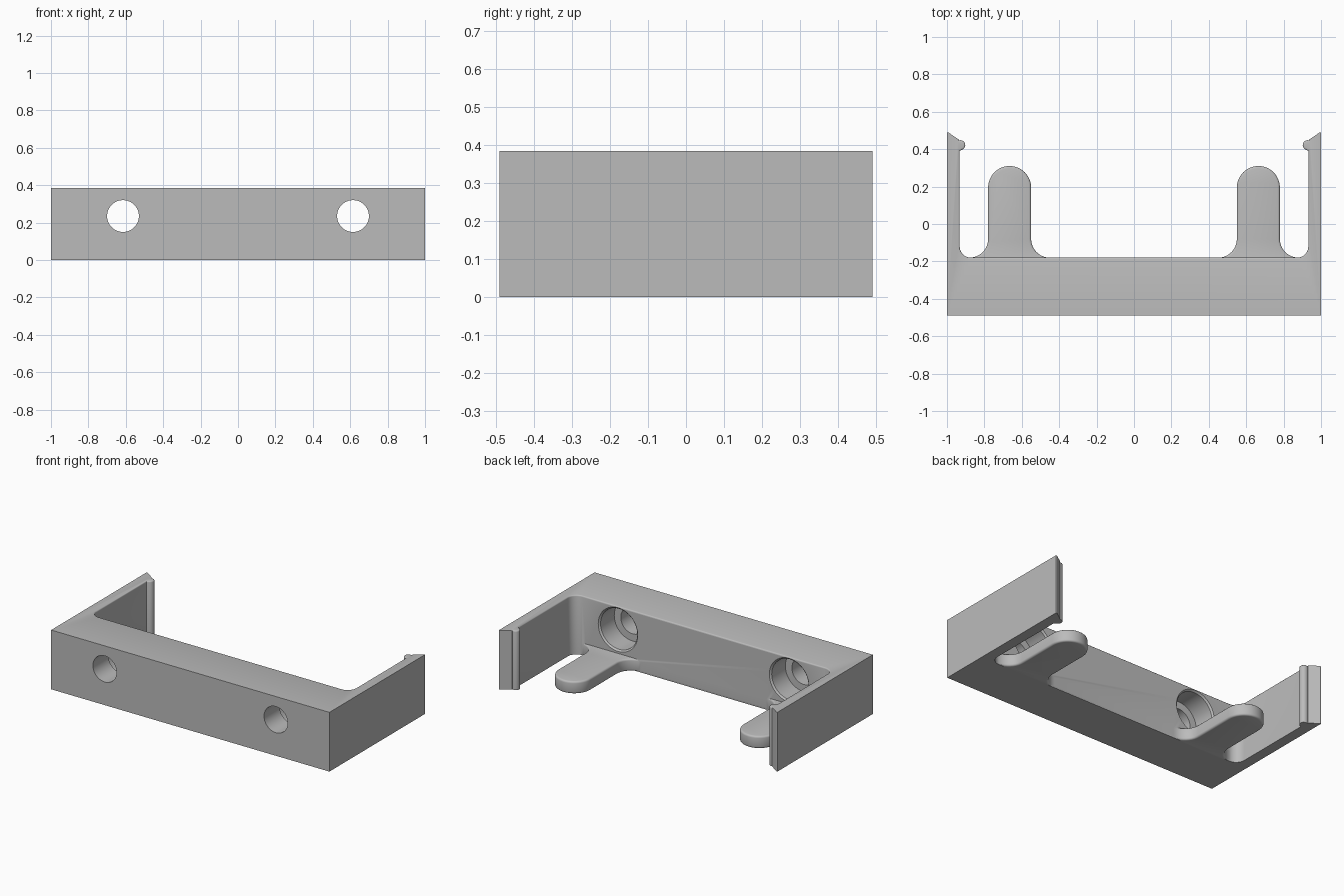
import bpy, bmesh, math
from mathutils import Matrix

cube = bpy.data.objects.get("Cube")
if cube:
    bpy.data.objects.remove(cube)

grey = bpy.data.materials.new("plain grey")
grey.use_nodes = True
grey.diffuse_color = (0.5, 0.5, 0.5, 1)
grey.node_tree.nodes["Principled BSDF"].inputs["Base Color"].default_value = (0.5, 0.5, 0.5, 1)

HEIGHT = 0.385
WALL = -0.18          # back face of the front wall
HOLE_X, HOLE_Z = 0.615, 0.235


def arc(cx, cy, r, start, end, steps=10):
    angles = [math.radians(start + (end - start) * i / steps) for i in range(steps + 1)]
    return [(cx + r * math.cos(a), cy + r * math.sin(a)) for a in angles]


def make_object(name, bm):
    bmesh.ops.recalc_face_normals(bm, faces=bm.faces[:])
    mesh = bpy.data.meshes.new(name)
    bm.to_mesh(mesh)
    bm.free()
    mesh.materials.append(grey)
    obj = bpy.data.objects.new(name, mesh)
    bpy.context.collection.objects.link(obj)
    return obj


def extrude_profile(name, points, height, rounded, width):
    """Extrude a plan outline; soften the rim edges picked by rounded(vertex)."""
    bm = bmesh.new()
    face = bm.faces.new([bm.verts.new((x, y, 0)) for x, y in points])
    top = bmesh.ops.extrude_face_region(bm, geom=[face])["geom"]
    bmesh.ops.translate(bm, vec=(0, 0, height),
                        verts=[v for v in top if isinstance(v, bmesh.types.BMVert)])
    bmesh.ops.recalc_face_normals(bm, faces=bm.faces[:])
    rim = [e for e in bm.edges
           if abs(e.verts[0].co.z - e.verts[1].co.z) < 1e-5 and all(rounded(v.co) for v in e.verts)]
    bmesh.ops.bevel(bm, geom=rim, offset=width, segments=3, profile=0.5,
                    affect='EDGES', clamp_overlap=False)
    return make_object(name, bm)


def boolean(target, tool, operation):
    mod = target.modifiers.new(operation.lower(), 'BOOLEAN')
    mod.operation, mod.object, mod.solver = operation, tool, 'EXACT'
    bpy.context.view_layer.objects.active = target
    bpy.ops.object.modifier_apply(modifier=mod.name)
    bpy.data.objects.remove(tool)


# Wall and side arms with hooked tips, as one mirrored outline
half = [(1, -0.49), (1, 0.49), (0.993, 0.49), (0.935, 0.45)]
half += arc(0.928, 0.422, 0.026, 75, 250)
half += [(0.932, 0.39)]
half += arc(0.872, WALL + 0.06, 0.06, 0, -90)
outline = half + [(-x, y) for x, y in reversed(half)]
bracket = extrude_profile("clip_bracket", outline, HEIGHT,
                          lambda c: c.z > 0.1 and abs(c.x) < 0.97 and c.y > -0.4, 0.008)

# Flat support tongues flaring into the wall
for side in (-1, 1):
    tongue = [(0.875, -0.25)]
    tongue += arc(0.88, WALL + 0.1, 0.1, -90, -180)
    tongue += arc(0.665, 0.195, 0.115, 0, 180, 24)
    tongue += arc(0.45, WALL + 0.1, 0.1, 0, -90)
    tongue += [(0.45, -0.25)]
    part = extrude_profile("support_tongue", [(side * x, y) for x, y in tongue], 0.08,
                           lambda c: c.y > WALL - 0.01, 0.012)
    boolean(bracket, part, 'UNION')

# Screw holes, counterbored from the back with a chamfered rim
bore = [(0.085, -0.6), (0.085, -0.33), (0.132, -0.33), (0.132, -0.19), (0.142, WALL), (0.142, -0.1)]
SIDES = 48
for side in (-1, 1):
    bm = bmesh.new()
    rings = [[bm.verts.new((side * HOLE_X + x, y, HOLE_Z + z))
              for x, z in arc(0, 0, r, 0, 360, SIDES)[:-1]] for r, y in bore]
    for a, b in zip(rings, rings[1:]):
        for i in range(SIDES):
            j = (i + 1) % SIDES
            bm.faces.new((a[i], a[j], b[j], b[i]))
    bm.faces.new(rings[0])
    bm.faces.new(rings[-1])
    cutter = make_object("screw_hole_cutter", bm)
    cutter.hide_render = True
    boolean(bracket, cutter, 'DIFFERENCE')

# Smooth rounded surfaces, sharp corners
bpy.ops.object.select_all(action='DESELECT')
bracket.select_set(True)
bpy.context.view_layer.objects.active = bracket
bpy.ops.object.shade_smooth_by_angle(angle=math.radians(32))
